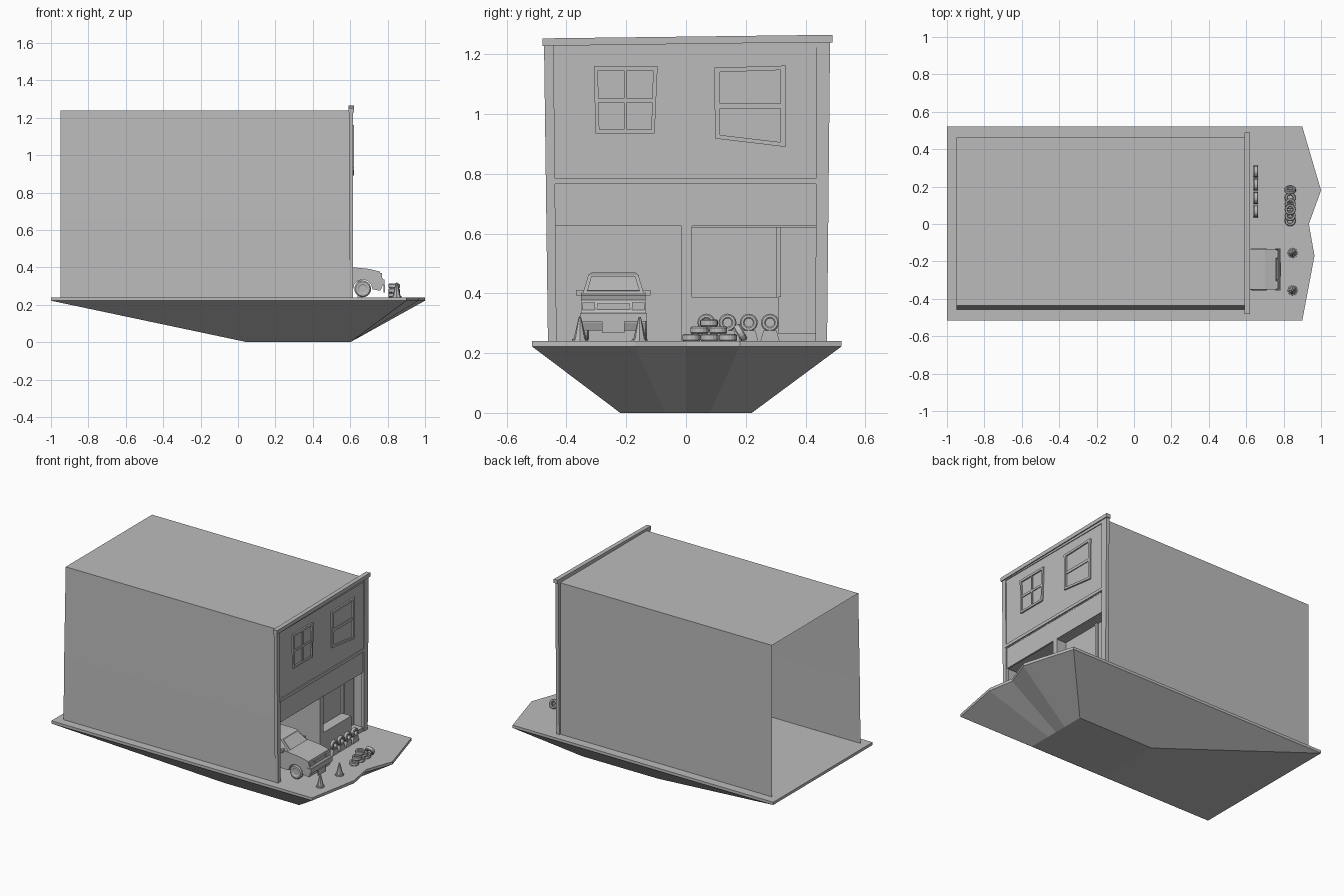
import bpy, bmesh, math
from mathutils import Vector, Matrix

if "Cube" in bpy.data.objects:
    bpy.data.objects.remove(bpy.data.objects["Cube"])

grey = bpy.data.materials.new("plain_grey")
grey.diffuse_color = (0.5, 0.5, 0.5, 1)
grey.use_nodes = True
grey.node_tree.nodes["Principled BSDF"].inputs["Base Color"].default_value = grey.diffuse_color


def finish(name, bm, fix=True):
    if fix:
        bmesh.ops.recalc_face_normals(bm, faces=bm.faces)
    me = bpy.data.meshes.new(name)
    bm.to_mesh(me)
    bm.free()
    me.materials.append(grey)
    ob = bpy.data.objects.new(name, me)
    bpy.context.collection.objects.link(ob)
    return ob


def loft(name, a, b):
    """Solid between two matching loops of 3D points."""
    bm = bmesh.new()
    va, vb = [bm.verts.new(p) for p in a], [bm.verts.new(p) for p in b]
    n = len(a)
    bm.faces.new(va)
    bm.faces.new(vb)
    for i in range(n):
        j = (i + 1) % n
        bm.faces.new((va[i], va[j], vb[j], vb[i]))
    return finish(name, bm)


def box(name, x0, x1, y0, y1, z0, z1):
    q = [(x0, y0), (x1, y0), (x1, y1), (x0, y1)]
    return loft(name, [(x, y, z0) for x, y in q], [(x, y, z1) for x, y in q])


def panel(name, yz, x0, x1):
    return loft(name, [(x0, y, z) for y, z in yz], [(x1, y, z) for y, z in yz])


def lathe(name, prof, loc, rot=None, n=16):
    """Closed (r, h) profile turned round local z, then rotated and moved."""
    bm = bmesh.new()
    rings = [[bm.verts.new((r * math.cos(2 * math.pi * k / n),
                            r * math.sin(2 * math.pi * k / n), h)) for r, h in prof]
             for k in range(n)]
    m = len(prof)
    for k in range(n):
        p, q = rings[k], rings[(k + 1) % n]
        for i in range(m):
            j = (i + 1) % m
            bm.faces.new((p[i], p[j], q[j], q[i]))
    bmesh.ops.remove_doubles(bm, verts=bm.verts, dist=1e-5)
    bm.transform(Matrix.Translation(loc) @ (rot or Matrix()))
    return finish(name, bm)


# ground slab and the rock tapering below it
edge = [(-1, -.515), (.9, -.515), (.965, -.17), (.935, 0), (1, .18), (.9, .52), (-1, .52)]
foot = [(.05, -.22), (.6, -.22), (.6, -.07), (.6, 0), (.6, .08), (.6, .22), (.05, .22)]
loft("ground_slab", [(x, y, .222) for x, y in edge], [(x, y, .24) for x, y in edge])
loft("rock_base", [(x, y, 0) for x, y in foot], [(x, y, .222) for x, y in edge])

# open-backed building shell: thin side walls and roof
shell = [(-.46, .24), (-.453, .65), (-.437, 1.238), (.462, 1.238), (.462, .24)]
bm = bmesh.new()
vs = [[bm.verts.new((x, y, z)) for y, z in shell] for x in (-.95, .6)]
for i in range(4):
    bm.faces.new((vs[0][i], vs[1][i], vs[1][i + 1], vs[0][i + 1]))
finish("building_shell", bm, False)

# facade walls round the openings
box("upper_wall", .595, .609, -.445, .44, .76, 1.235)
box("sign_band", .595, .607, -.445, .44, .625, .765)
box("ledge", .595, .616, -.445, .44, .765, .785)
box("middle_pillar", .54, .609, -.015, .02, .24, .63)
box("wall_under_window", .54, .609, .02, .31, .24, .388)
box("door_step", .54, .609, .31, .435, .24, .265)
panel("left_post", [(-.462, .24), (-.433, .24), (-.443, 1.235), (-.475, 1.235)], .593, .615)
panel("right_post", [(.433, .24), (.472, .24), (.482, 1.24), (.437, 1.24)], .593, .615)
panel("cornice", [(-.48, 1.228), (.435, 1.24), (.49, 1.24), (.49, 1.265), (-.48, 1.253)], .592, .621)
box("top_trim", .595, .614, -.44, .436, 1.222, 1.24)

# shop window recess and door
box("shop_glass", .535, .54, .02, .435, .24, .625)
box("shop_ceiling", .54, .6, .02, .435, .62, .63)
box("door_jamb", .54, .552, .303, .318, .388, .62)

# garage room behind the opening
box("garage_ceiling", .2, .6, -.445, -.01, .63, .635)
box("garage_partition", .2, .6, -.015, -.01, .24, .63)
box("garage_back_wall", .195, .2, -.445, -.01, .24, .635)


def window(name, outer, inner, bars):
    """Wonky frame made of four sides, with bars and a pane."""
    for i in range(4):
        j = (i + 1) % 4
        panel(name + "_frame", [outer[i], outer[j], inner[j], inner[i]], .607, .619)
    for y0, y1, z0, z1 in bars:
        box(name + "_bar", .607, .616, y0, y1, z0, z1)
    panel(name + "_pane", inner, .607, .6105)


window("left_window", [(-.308, 1.16), (-.095, 1.16), (-.105, .935), (-.303, .935)],
       [(-.295, 1.145), (-.11, 1.145), (-.116, .948), (-.29, .948)],
       [(-.208, -.197, .948, 1.145), (-.293, -.112, 1.038, 1.052)])
window("right_window", [(.095, 1.155), (.335, 1.162), (.333, .89), (.097, .918)],
       [(.113, 1.14), (.316, 1.147), (.316, .906), (.113, .93)],
       [(.113, .316, 1.018, 1.036)])

# car parked half in the garage
CY = -.243


def arch(cx):
    return [(cx + .052 * math.cos(a), .283 + .052 * math.sin(a))
            for a in [math.pi * k / 6 for k in range(7)]]


side = [(.762, .275), (.772, .30), (.777, .335), (.765, .352), (.758, .378), (.70, .392),
        (.6, .402), (.27, .402), (.255, .37), (.25, .275)]
side += [(x, z) for x, z in reversed(arch(.36))] + [(x, z) for x, z in reversed(arch(.667))]
loft("car_body", [(x, CY - .108, z) for x, z in side], [(x, CY + .108, z) for x, z in side])


def rect(x0, x1, w, z):
    return [(x0, CY - w, z), (x1, CY - w, z), (x1, CY + w, z), (x0, CY + w, z)]


loft("car_cabin", rect(.275, .612, .102, .40), rect(.32, .54, .084, .46))
loft("car_roof", rect(.315, .545, .086, .46), rect(.34, .515, .072, .47))
loft("car_windscreen", [(.609, CY - .088, .408), (.609, CY + .088, .408), (.548, CY + .074, .456), (.548, CY - .074, .456)],
     [(.614, CY - .088, .409), (.614, CY + .088, .409), (.553, CY + .074, .457), (.553, CY - .074, .457)])
box("front_bumper", .755, .782, CY - .112, CY + .112, .305, .335)
box("number_plate", .778, .785, CY - .038, CY + .038, .267, .305)
box("grille", .755, .769, CY - .055, CY + .055, .343, .366)
turn_x = Matrix.Rotation(math.pi / 2, 4, 'X')
turn_y = Matrix.Rotation(math.pi / 2, 4, 'Y')
wheel = [(0, -.012), (.02, -.012), (.026, -.016), (.038, -.016), (.045, -.01),
         (.045, .01), (.038, .016), (.026, .016), (.02, .012), (0, .012)]
for s in (-1, 1):
    box("headlight", .755, .770, *sorted((CY + s * .062, CY + s * .104)), .342, .370)
    box("wing_mirror", .565, .58, *sorted((CY + s * .095, CY + s * .125)), .393, .412)
    for x in (.36, .667):
        lathe("car_wheel", wheel[:-1] + [(0, .012)], (x, CY + s * .097, .285), turn_x, 20)

# spare tyres: a row on stands, and a stack
tyre = [(.014, -.009), (.018, -.012), (.026, -.012), (.03, -.008),
        (.03, .008), (.026, .012), (.018, .012), (.014, .009)]
for y in (.068, .139, .21, .281):
    lathe("displayed_tyre", tyre, (.652, y, .302), turn_y)
    panel("tyre_stand", [(y - .032, .24), (y + .032, .24), (y + .022, .276), (y - .022, .276)], .64, .664)
for row, ys in enumerate([(.018, .079, .140), (.045, .108), (.077,)]):
    for y in ys:
        lathe("stacked_tyre", tyre, (.835, y, .252 + .0245 * row))
lathe("leaning_tyre", tyre, (.835, .182, .268), Matrix.Rotation(math.radians(-60), 4, 'X'))

# traffic cones
for y in (-.155, -.355):
    lathe("traffic_cone", [(0, .24), (.027, .24), (.026, .247), (.021, .248), (.004, .32), (0, .32)],
          (.848, y, 0), None, 8)
